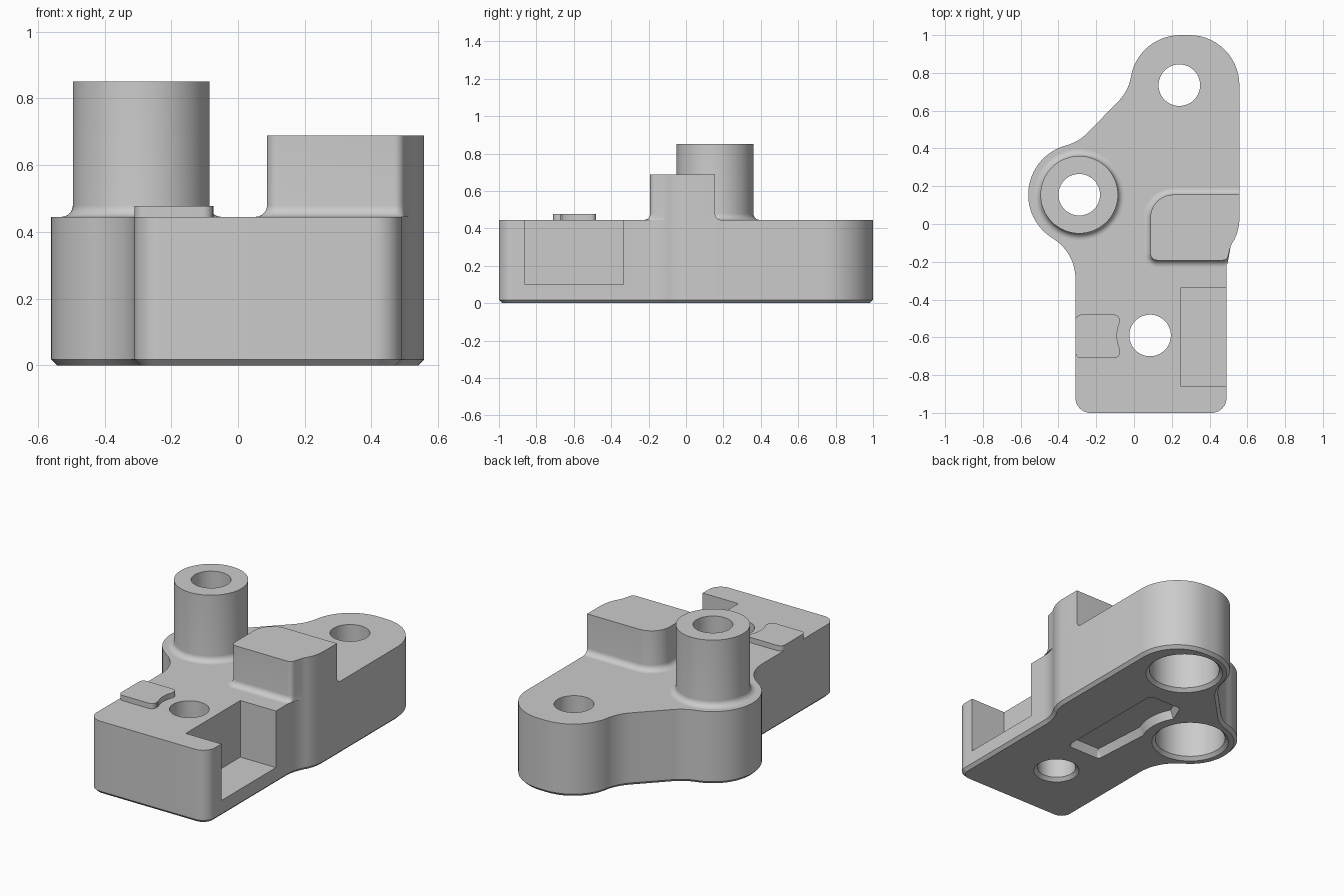
import bpy, bmesh, math
from mathutils import Vector

if "Cube" in bpy.data.objects:
    bpy.data.objects.remove(bpy.data.objects["Cube"])

grey = bpy.data.materials.new("machined grey")
grey.use_nodes = True
TONE = (0.6, 0.6, 0.6, 1)
grey.diffuse_color = TONE
grey.node_tree.nodes["Principled BSDF"].inputs["Base Color"].default_value = TONE

TOP = 0.445          # upper face of the body
POST = (-0.29, 0.155)
LUG = (0.24, 0.735)
FRONT_HOLE = (0.085, -0.59)
BLEND = 0.25         # concave blend radius of the outline


def arc(cx, cy, r, a0, a1, n=14):
    """Points on an arc, angles in degrees."""
    angles = [math.radians(a0 + (a1 - a0) * i / n) for i in range(n + 1)]
    return [(cx + r * math.cos(a), cy + r * math.sin(a)) for a in angles]


def corner(prev, here, nxt, r, n=8):
    """Rounded replacement of one polygon corner."""
    p = Vector(here)
    u = (Vector(prev) - p).normalized()
    v = (Vector(nxt) - p).normalized()
    half = u.angle(v) / 2
    a, b = p + u * r / math.tan(half), p + v * r / math.tan(half)
    c = p + (u + v).normalized() * r / math.sin(half)
    return [tuple(c + (a - c).lerp(b - c, i / n).normalized() * r) for i in range(n + 1)]


def rounded(pts, radii):
    out = []
    for i, r in enumerate(radii):
        out += corner(pts[i - 1], pts[i], pts[(i + 1) % len(pts)], r) if r else [pts[i]]
    return out


def inset(pts, d):
    """Move a counter-clockwise outline inwards by d."""
    out = []
    for i, p in enumerate(pts):
        p = Vector(p)
        e = (p - Vector(pts[i - 1])).normalized()
        f = (Vector(pts[(i + 1) % len(pts)]) - p).normalized()
        m = Vector((-e.y - f.y, e.x + f.x)).normalized()
        out.append(tuple(p + m * d / max(0.5, m.dot(Vector((-e.y, e.x))))))
    return out


def finish(name, bm):
    bmesh.ops.recalc_face_normals(bm, faces=bm.faces)
    mesh = bpy.data.meshes.new(name)
    bm.to_mesh(mesh)
    bm.free()
    mesh.materials.append(grey)
    obj = bpy.data.objects.new(name, mesh)
    bpy.context.collection.objects.link(obj)
    return obj


def loft(name, sections):
    """Solid through (outline, z) sections with equal point counts."""
    bm = bmesh.new()
    rings = [[bm.verts.new((x, y, z)) for x, y in pts] for pts, z in sections]
    n = len(rings[0])
    for lo, hi in zip(rings, rings[1:]):
        for i in range(n):
            j = (i + 1) % n
            bm.faces.new((lo[i], lo[j], hi[j], hi[i]))
    bm.faces.new(rings[0][::-1])
    bm.faces.new(rings[-1])
    return finish(name, bm)


def lathe(name, centre, profile, closed=False, n=64):
    """Revolve (radius, z) points about a vertical axis."""
    bm = bmesh.new()
    rings = [[bm.verts.new((x, y, z)) for x, y in arc(*centre, r, 0, 360, n)[:-1]]
             for r, z in profile]
    pairs = list(zip(rings, rings[1:])) + ([(rings[-1], rings[0])] if closed else [])
    for lo, hi in pairs:
        for i in range(n):
            j = (i + 1) % n
            bm.faces.new((lo[i], lo[j], hi[j], hi[i]))
    if not closed:
        bm.faces.new(rings[0][::-1])
        bm.faces.new(rings[-1])
    return finish(name, bm)


def cut(obj, cutter):
    mod = obj.modifiers.new("cut", "BOOLEAN")
    mod.operation = "DIFFERENCE"
    mod.solver = "EXACT"
    mod.object = cutter
    bpy.context.view_layer.objects.active = obj
    bpy.ops.object.modifier_apply(modifier=mod.name)
    bpy.data.objects.remove(cutter)


# Body: blended outline, counter-clockwise from the front left
side_curve = (arc(0.74, -0.22, BLEND, 180, 150, 10)
              + arc(0.308, 0.03, BLEND, -30, 0, 10)[1:])
outline = (arc(-0.23, -0.92, 0.08, 180, 270)
           + arc(0.41, -0.92, 0.08, 270, 360)
           + side_curve
           + arc(0.293, 0.735, 0.265, 0, 90)
           + arc(0.245, 0.735, 0.265, 90, 170)
           + arc(-0.262, 0.824, BLEND, -10, -45)[1:]
           + arc(-0.425, 0.657, BLEND, -45, -75)
           + arc(*POST, 0.27, 105, 238.8, 28)[1:]
           + arc(-0.56, -0.29, BLEND, 58.8, 0)[1:])
body = loft("body", [(inset(outline, 0.018), 0), (outline, 0.018), (outline, TOP)])

# Stepped bores under the post and the rear lug
for centre in (POST, LUG):
    cut(body, lathe("bore_cutter", centre, [
        (0.22, -0.05), (0.22, 0), (0.2, 0.02), (0.2, 0.33), (0.11, 0.33), (0.11, 0.6)]))

# Plain front hole with a chamfered lower rim
cut(body, lathe("hole_cutter", FRONT_HOLE, [
    (0.13, -0.05), (0.13, 0), (0.11, 0.02), (0.11, 0.6)]))

# Side notch
notch = [(0.25, -0.86), (0.7, -0.86), (0.7, -0.335), (0.25, -0.335)]
cut(body, loft("notch_cutter", [(notch, 0.1), (notch, 0.6)]))

# Shallow pocket in the underside, curving around the post boss
pocket = (rounded([(-0.015, -0.33), (0.22, -0.33), (0.22, 0.41), (0, 0.41)],
                  [0.02, 0.03, 0.03, 0])
          + arc(*POST, 0.28, 30, -25))
cut(body, loft("pocket_cutter", [(pocket, -0.05), (pocket, 0), (inset(pocket, 0.02), 0.05)]))

# Hollow post with a filleted foot
R = 0.035
foot = [(x, z) for x, z in arc(0.205 + R, TOP + R, R, 180, 270, 8)]
post = lathe("post", POST, [(0.11, TOP), (0.11, 0.85), (0.205, 0.85)] + foot, closed=True)


# Raised block, its outer side flush with the body
def block_outline(d):
    left, front, back = 0.087 - d, -0.192 - d, 0.155 + d
    side = [p for p in side_curve if p[1] > -0.13]
    pts = [(left, front), (0.492, front)] + side + [(0.558, back), (left, back)]
    return rounded(pts, [0.035 + d, 0.03] + [0] * (len(side) + 1) + [0.12 + d])


flare = [(block_outline(x), z) for x, z in arc(R, TOP + R, R, 270, 180, 8)]
block = loft("block", flare + [(block_outline(0), 0.688)])

# Low pad with one side hollowed around the front hole
pad_outline = (arc(-0.28, -0.68, 0.03, 180, 270, 6)
               + arc(-0.105, -0.68, 0.03, 270, 380, 8)
               + arc(*FRONT_HOLE, 0.175, 205, 155, 12)
               + arc(-0.105, -0.51, 0.03, -20, 90, 8)
               + arc(-0.28, -0.51, 0.03, 90, 180, 6))
pad = loft("pad", [(pad_outline, TOP), (pad_outline, 0.477)])

# Smooth curved walls, keep edges crisp
bpy.ops.object.select_all(action="DESELECT")
for obj in (body, post, block, pad):
    obj.select_set(True)
    bpy.context.view_layer.objects.active = obj
bpy.ops.object.shade_smooth_by_angle(angle=math.radians(30))
